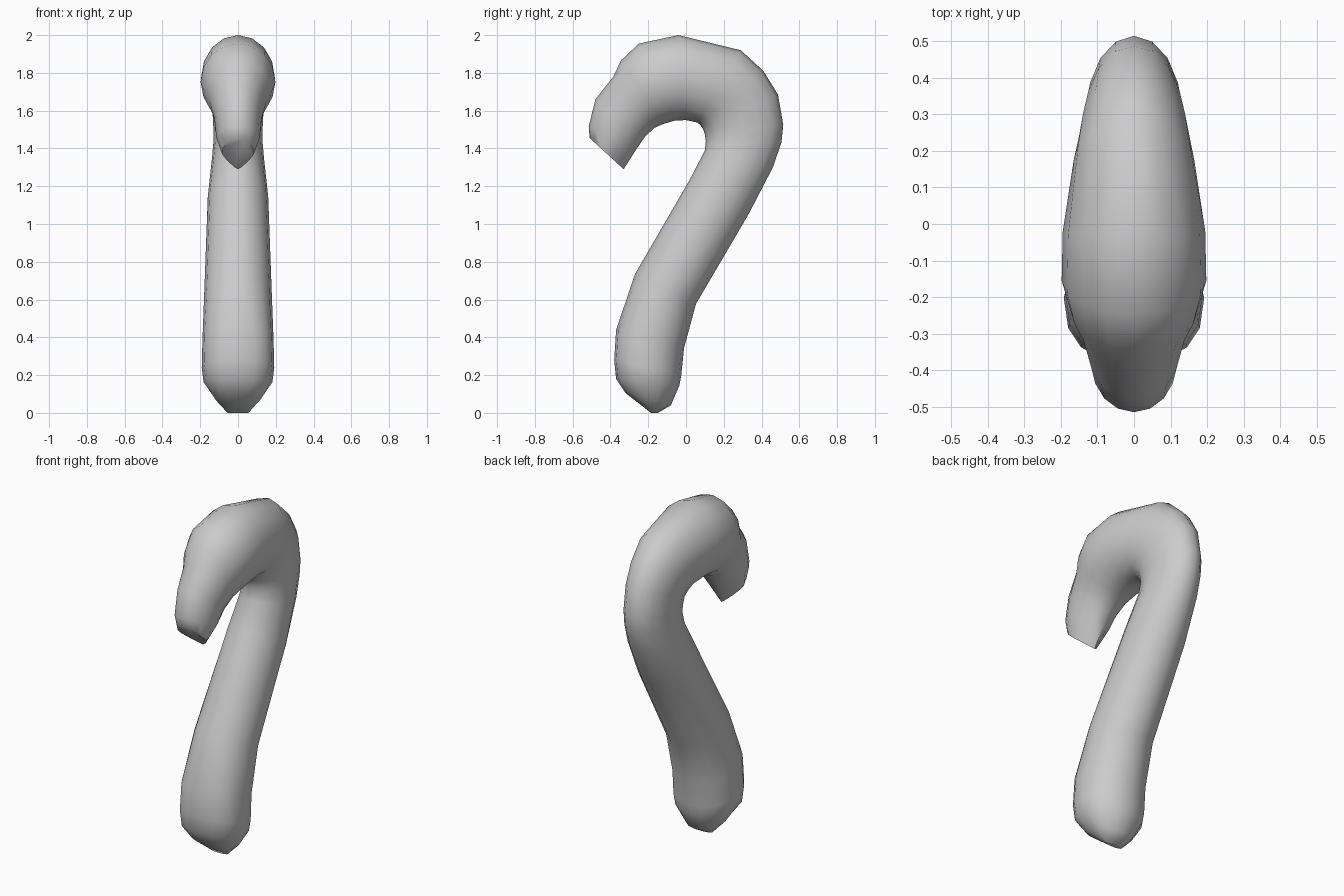
import bpy, bmesh, math

if "Cube" in bpy.data.objects:
    bpy.data.objects.remove(bpy.data.objects["Cube"])

SIDES = 16

# Cross-sections from foot to tip of the hook:
# outer y, outer z, inner y, inner z, half width
SECTIONS = [
    (-0.15, 0, -0.185, 0, 0.055),
    (-0.08, 0.04, -0.32, 0.105, 0.12),
    (-0.035, 0.145, -0.37, 0.18, 0.182),
    (-0.025, 0.20, -0.38, 0.28, 0.192),
    (-0.01, 0.345, -0.37, 0.44, 0.188),
    (0.053, 0.577, -0.27, 0.735, 0.178),
    (0.333, 1.055, 0.02, 1.235, 0.16),
    (0.46, 1.30, 0.10, 1.39, 0.138),
    (0.505, 1.43, 0.105, 1.44, 0.13),
    (0.515, 1.525, 0.10, 1.475, 0.13),
    (0.487, 1.685, 0.09, 1.505, 0.135),
    (0.41, 1.81, 0.075, 1.525, 0.15),
    (0.29, 1.92, 0.06, 1.537, 0.165),
    (-0.04, 2.00, 0.00, 1.55, 0.195),
    (-0.25, 1.955, -0.06, 1.547, 0.198),
    (-0.345, 1.865, -0.12, 1.53, 0.175),
    (-0.385, 1.78, -0.165, 1.51, 0.15),
    (-0.48, 1.66, -0.215, 1.465, 0.125),
    (-0.515, 1.515, -0.26, 1.40, 0.115),
    (-0.51, 1.455, -0.33, 1.29, 0.085),
]


def spow(v, e):
    return math.copysign(abs(v) ** e, v)


def inner_roundness(k):
    """Boxy at the foot, round along the hook, pointed at the tip."""
    from_tip = len(SECTIONS) - 1 - k
    if from_tip < 2:
        return 1.2 + 0.5 * from_tip
    return 2.5 if k < 5 else 2.0


def ring(bm, k, oy, oz, iy, iz, w):
    cy, cz = (oy + iy) / 2, (oz + iz) / 2
    verts = []
    for i in range(SIDES):
        a = 2 * math.pi * i / SIDES
        c, s = math.cos(a), math.sin(a)
        e = 2 / (inner_roundness(k) if c < 0 else 2)
        u = spow(c, e)
        verts.append(bm.verts.new((w * spow(s, e), cy + (oy - cy) * u, cz + (oz - cz) * u)))
    return verts


# Hooked neck: rings bridged into one closed tube
bm = bmesh.new()
rings = [ring(bm, k, *s) for k, s in enumerate(SECTIONS)]
for a, b in zip(rings, rings[1:]):
    for i in range(SIDES):
        j = (i + 1) % SIDES
        bm.faces.new((a[i], a[j], b[j], b[i]))
bm.faces.new(rings[0])
bm.faces.new(rings[-1])
bmesh.ops.recalc_face_normals(bm, faces=bm.faces[:])

mesh = bpy.data.meshes.new("hooked_neck")
bm.to_mesh(mesh)
bm.free()
neck = bpy.data.objects.new("hooked_neck", mesh)
bpy.context.collection.objects.link(neck)
bpy.context.view_layer.objects.active = neck
neck.select_set(True)
bpy.ops.object.shade_smooth_by_angle(angle=math.radians(50))
